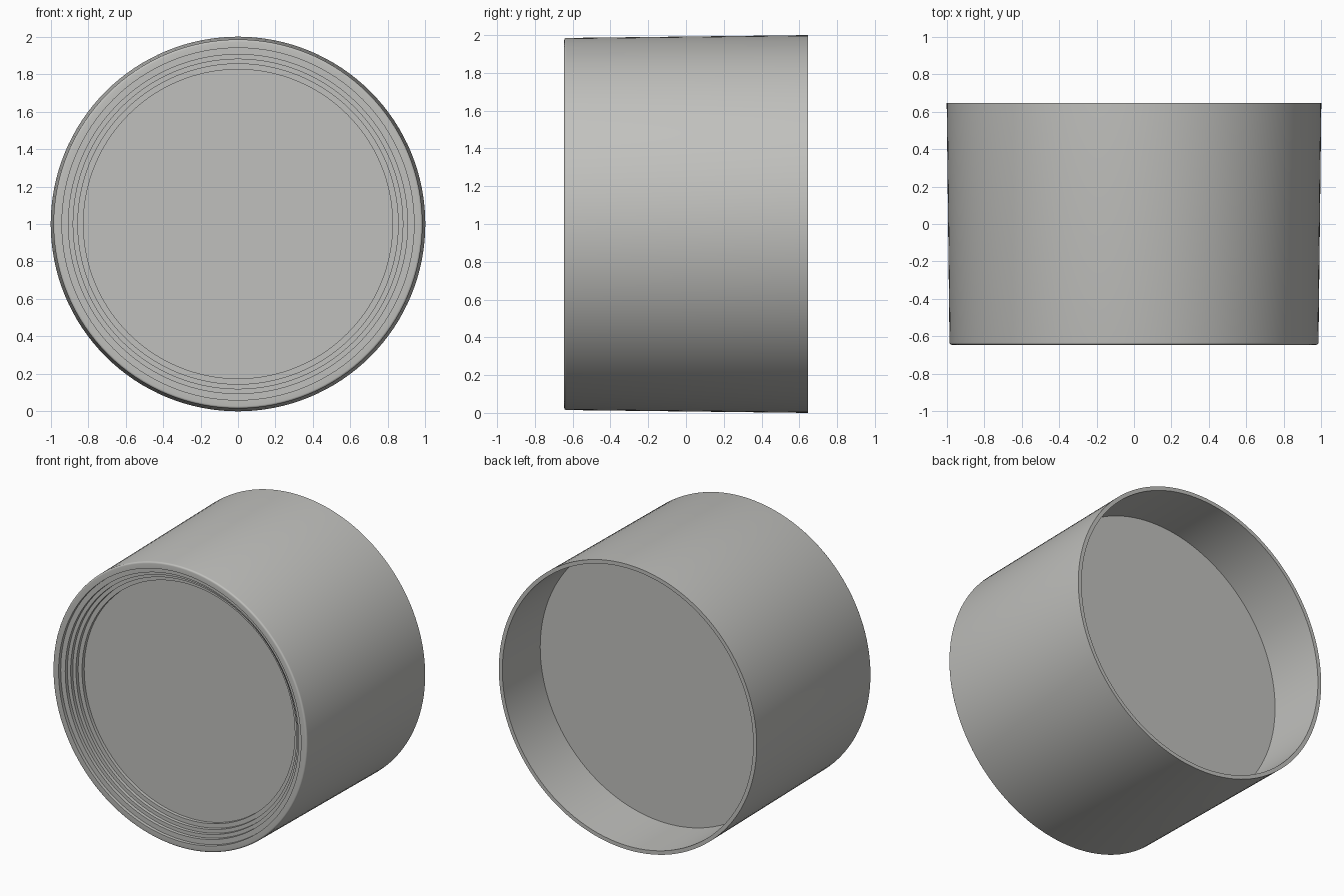
import bpy, bmesh, math
from mathutils import Vector, Matrix

SEGMENTS = 128
HALF = 0.645          # half length along y
STEP_DEPTH = 0.024

if "Cube" in bpy.data.objects:
    bpy.data.objects.remove(bpy.data.objects["Cube"])

grey = bpy.data.materials.new("warm_grey")
grey.use_nodes = True
colour = (0.53, 0.53, 0.51, 1)
grey.diffuse_color = colour
grey.node_tree.nodes["Principled BSDF"].inputs["Base Color"].default_value = colour


def revolve(name, profile):
    """Spin (radius, y) points around the horizontal y axis at z = 1."""
    bm = bmesh.new()
    verts = [bm.verts.new((r, y, 0)) for r, y in profile]
    edges = [bm.edges.new(pair) for pair in zip(verts, verts[1:])]
    bmesh.ops.spin(bm, geom=verts + edges, cent=(0, 0, 0), axis=(0, 1, 0),
                   angle=math.tau, steps=SEGMENTS, use_merge=False)
    bmesh.ops.remove_doubles(bm, verts=bm.verts, dist=0.0002)
    bmesh.ops.transform(bm, matrix=Matrix.Translation(Vector((0, 0, 1))), verts=bm.verts)
    bmesh.ops.recalc_face_normals(bm, faces=bm.faces)
    mesh = bpy.data.meshes.new(name)
    bm.to_mesh(mesh)
    bm.free()
    mesh.materials.append(grey)
    obj = bpy.data.objects.new(name, mesh)
    bpy.context.collection.objects.link(obj)
    bpy.ops.object.select_all(action="DESELECT")
    obj.select_set(True)
    bpy.context.view_layer.objects.active = obj
    bpy.ops.object.shade_smooth_by_angle(angle=math.radians(30))
    return obj


# Stepped rings descending into the front recess, innermost first
step_radii = [0.825, 0.855, 0.88, 0.905, 0.94]
front_floor = -HALF + STEP_DEPTH * len(step_radii)
profile = [(0, front_floor)]
for i, radius in enumerate(step_radii):
    y = front_floor - STEP_DEPTH * i
    profile += [(radius, y), (radius, y - STEP_DEPTH)]

# Rounded front lip
lip = 0.012
for i in range(5):
    a = math.radians(22.5 * i)
    profile.append((0.985 - lip + lip * math.sin(a), -HALF + lip - lip * math.cos(a)))

# Tapered outer wall, thin back rim and deep back recess
profile += [(1.0, HALF), (0.973, HALF), (0.973, 0.225), (0, 0.225)]

revolve("stepped_cup_body", profile)
